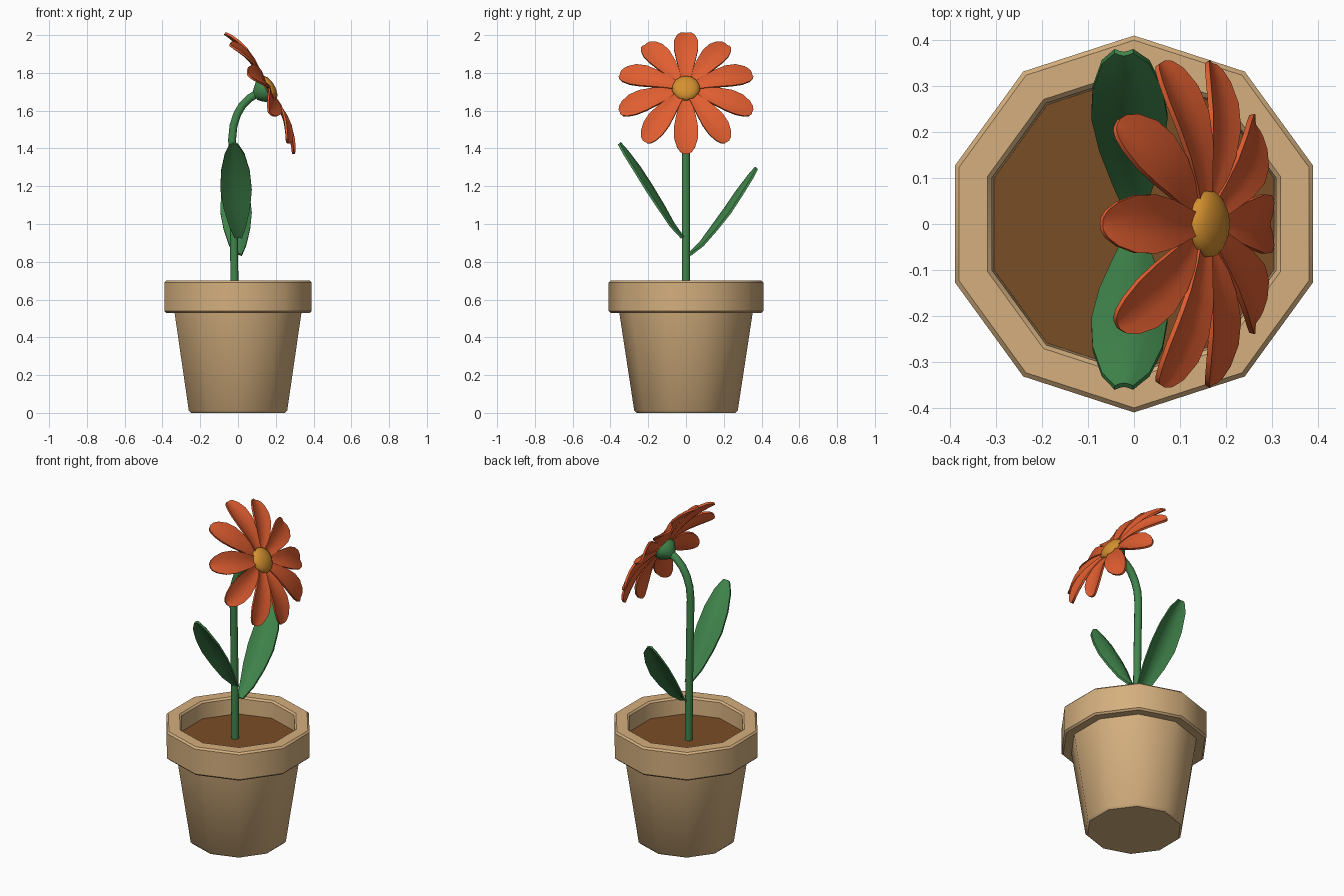
import bpy, bmesh, math
from mathutils import Vector as V

if "Cube" in bpy.data.objects:
    bpy.data.objects.remove(bpy.data.objects["Cube"])


def material(name, r, g, b):
    m = bpy.data.materials.new(name)
    m.diffuse_color = (r, g, b, 1)
    m.use_nodes = True
    m.node_tree.nodes["Principled BSDF"].inputs["Base Color"].default_value = m.diffuse_color
    return m


CLAY = material("clay", 0.66, 0.43, 0.21)
SOIL = material("soil", 0.19, 0.075, 0.018)
GREEN = material("leaf_green", 0.052, 0.235, 0.072)
ORANGE = material("petal_orange", 0.75, 0.112, 0.03)
YELLOW = material("flower_centre_yellow", 0.66, 0.28, 0.028)


def loft(name, rings, mat, angle=40):
    """Skin a list of equal closed rings and cap both ends."""
    bm = bmesh.new()
    vs = [[bm.verts.new(p) for p in r] for r in rings]
    n = len(vs[0])
    for a, b in zip(vs, vs[1:]):
        for i in range(n):
            j = (i + 1) % n
            bm.faces.new((a[i], a[j], b[j], b[i]))
    bm.faces.new(vs[0])
    bm.faces.new(vs[-1])
    bmesh.ops.recalc_face_normals(bm, faces=bm.faces)
    me = bpy.data.meshes.new(name)
    bm.to_mesh(me)
    bm.free()
    ob = bpy.data.objects.new(name, me)
    bpy.context.collection.objects.link(ob)
    me.materials.append(mat)
    bpy.ops.object.select_all(action='DESELECT')
    ob.select_set(True)
    bpy.context.view_layer.objects.active = ob
    bpy.ops.object.shade_smooth_by_angle(angle=math.radians(angle))
    return ob


def lathe(name, profile, n, mat, origin=V((0, 0, 0)), axis=V((0, 0, 1)), up=V((0, 1, 0)), angle=40):
    """Revolve (radius, height) pairs about an axis."""
    side = axis.cross(up)
    rings = []
    for r, h in profile:
        angs = [2 * math.pi * i / n for i in range(n)]
        rings.append([origin + axis * h + (up * math.cos(a) + side * math.sin(a)) * r for a in angs])
    return loft(name, rings, mat, angle)


def blade(name, path, widths, side, cup, thick, mat):
    """Thin petal or leaf: curved cross-section swept along a path."""
    cols = [-1, -0.5, 0, 0.5, 1]
    rings = []
    for i, (p, w) in enumerate(zip(path, widths)):
        t = (path[min(i + 1, len(path) - 1)] - path[max(i - 1, 0)]).normalized()
        nrm = side.cross(t).normalized()
        k = cup * w / max(widths)
        mid = [p + side * (w * c) + nrm * (k * abs(c) ** 1.5) for c in cols]
        rings.append([q + nrm * thick / 2 for q in mid] + [q - nrm * thick / 2 for q in reversed(mid)])
    return loft(name, rings, mat, 50)


# Ten-sided pot with a thick rim
lathe("pot", [(0.262, 0), (0.274, 0.012), (0.353, 0.53), (0.40, 0.53), (0.41, 0.54),
              (0.41, 0.69), (0.40, 0.70), (0.335, 0.70), (0.325, 0.69), (0.32, 0.58)], 10, CLAY)
lathe("soil", [(0.321, 0.582), (0.321, 0.598)], 10, SOIL)

# Flower head frame: faces +x, tilted upward
C = V((0.155, 0, 1.715))
N = V((0.866, 0, 0.5))
U = V((-0.5, 0, 0.866))
Y = V((0, 1, 0))

# Stem
pts = [(-0.018, 0.58), (-0.021, 0.9), (-0.026, 1.2), (-0.031, 1.45), (-0.024, 1.52), (-0.005, 1.58),
       (0.024, 1.63), (0.06, 1.665), (0.10, 1.69)]
pts = [V((x, 0, z)) for x, z in pts]
rings = []
for i, p in enumerate(pts):
    t = (pts[min(i + 1, len(pts) - 1)] - pts[max(i - 1, 0)]).normalized()
    s = t.cross(Y)
    rings.append([p + (Y * math.cos(a) + s * math.sin(a)) * 0.022
                  for a in [2 * math.pi * k / 10 for k in range(10)]])
loft("stem", rings, GREEN)

# Leaves: (direction in y, midrib points as distance from stem and height)
leaves = {
    "front_leaf": (-1, [(0.015, 0.93), (0.065, 1.0), (0.12, 1.10), (0.18, 1.20), (0.245, 1.30),
                        (0.31, 1.385), (0.35, 1.43)]),
    "back_leaf": (1, [(0.015, 0.84), (0.075, 0.90), (0.14, 0.99), (0.205, 1.08), (0.27, 1.175),
                      (0.335, 1.26), (0.37, 1.30)]),
}
for name, (d, mid) in leaves.items():
    path = [V((0.002 - 0.004 * i, d * y, z)) for i, (y, z) in enumerate(mid)]
    blade(name, path, [0.018, 0.045, 0.07, 0.083, 0.076, 0.052, 0.02],
          V((-d, 0, 0)), 0.035, 0.012, GREEN)

# Calyx and domed centre
lathe("calyx", [(0.023, -0.075), (0.04, -0.06), (0.066, -0.03), (0.066, -0.008)], 10, GREEN, C, N, U)
dome = [(0.075 * math.cos(a), 0.006 + 0.036 * math.sin(a))
        for a in [math.radians(x) for x in (-40, 0, 22, 45, 65, 82)]]
lathe("flower_centre", dome, 14, YELLOW, C, N, U, 60)

# Ten petals, curving backward toward the tips
shape = [(0.035, 0.0, 0.02), (0.10, 0.004, 0.034), (0.17, 0.004, 0.052), (0.235, -0.005, 0.064),
         (0.29, -0.02, 0.063), (0.335, -0.036, 0.048), (0.358, -0.046, 0.03), (0.366, -0.05, 0.014)]
for k in range(10):
    a = 2 * math.pi * k / 10
    out = U * math.cos(a) + Y * math.sin(a)
    side = out.cross(N)
    path = [C + out * r + N * (h - 0.004 * (k % 2)) for r, h, w in shape]
    blade("petal_%d" % (k + 1), path, [w for r, h, w in shape], side, 0.016, 0.012, ORANGE)
